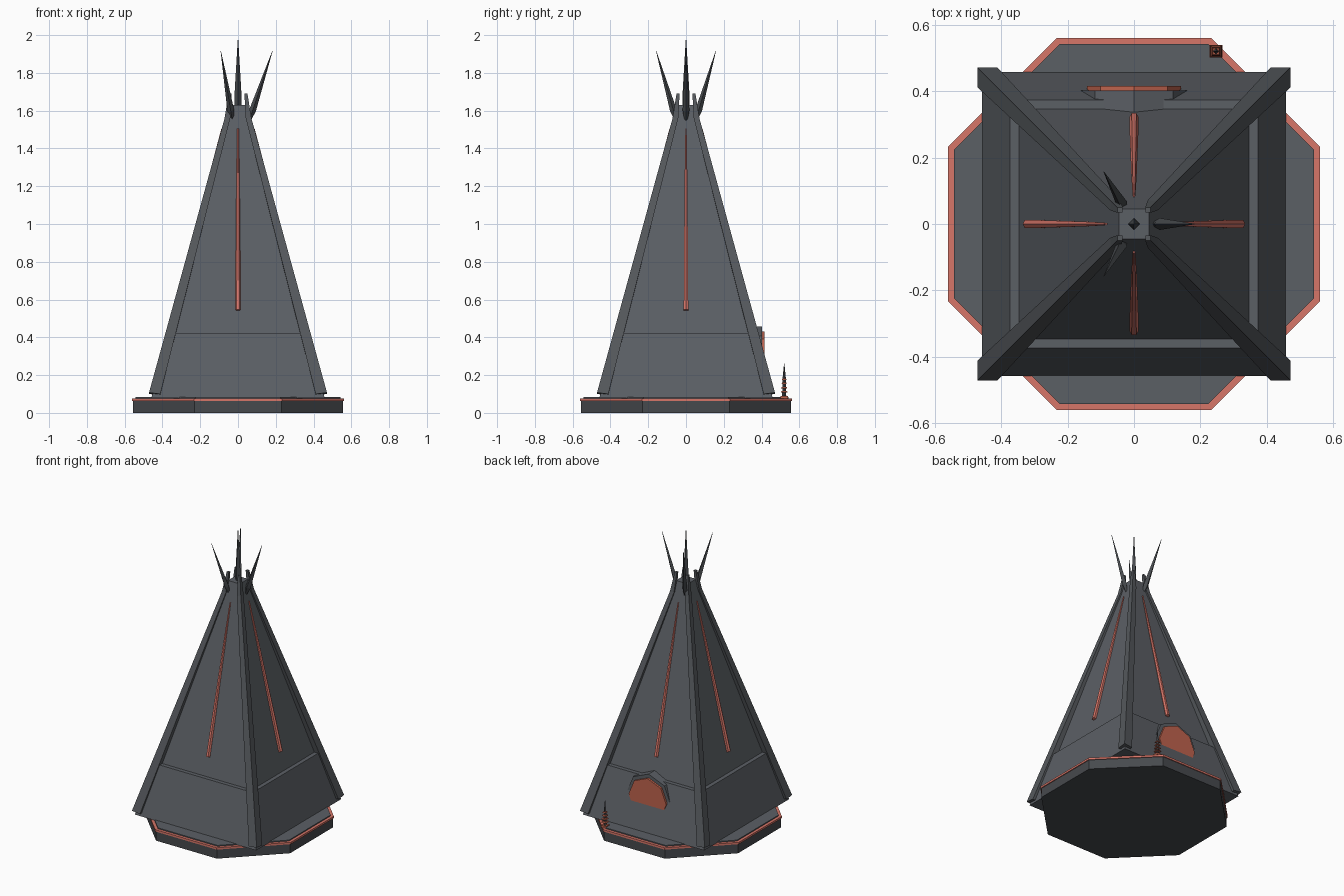
import bpy, bmesh, math
from mathutils import Vector

if "Cube" in bpy.data.objects:
    bpy.data.objects.remove(bpy.data.objects["Cube"])


def material(name, rgb):
    m = bpy.data.materials.new(name)
    m.diffuse_color = (*rgb, 1)
    m.use_nodes = True
    m.node_tree.nodes["Principled BSDF"].inputs["Base Color"].default_value = m.diffuse_color
    return m


SLATE = material("slate", (0.105, 0.115, 0.13))
CHARCOAL = material("charcoal", (0.062, 0.068, 0.075))
BEAM = material("beam_grey", (0.09, 0.098, 0.108))
CORAL = material("coral", (0.68, 0.18, 0.14))
RUST = material("rust", (0.52, 0.125, 0.075))


def loft(name, rings, mat):
    """Closed solid through rings that all have the same number of points."""
    bm = bmesh.new()
    loops = [[bm.verts.new(p) for p in ring] for ring in rings]
    n = len(loops[0])
    for a, b in zip(loops, loops[1:]):
        for i in range(n):
            j = (i + 1) % n
            bm.faces.new((a[i], a[j], b[j], b[i]))
    bm.faces.new(loops[0][::-1])
    bm.faces.new(loops[-1])
    bmesh.ops.recalc_face_normals(bm, faces=bm.faces)
    me = bpy.data.meshes.new(name)
    bm.to_mesh(me)
    bm.free()
    me.materials.append(mat)
    ob = bpy.data.objects.new(name, me)
    bpy.context.collection.objects.link(ob)
    return ob


def square(cx, cy, z, h):
    return [(cx + sx * h, cy + sy * h, z) for sx, sy in ((-1, -1), (1, -1), (1, 1), (-1, 1))]


def octagon(apothem, z):
    r = apothem / math.cos(math.pi / 8)
    return [(r * math.cos(a), r * math.sin(a), z)
            for a in (math.pi / 8 + i * math.pi / 4 for i in range(8))]


def spindle(name, start, end, profile, mat, sides=4):
    """Spike along a line; profile is (fraction along, radius)."""
    s, e = Vector(start), Vector(end)
    q = Vector((0, 0, 1)).rotation_difference(e - s)
    rings = []
    for t, r in profile:
        c = s.lerp(e, t)
        rings.append([c + q @ Vector((r * math.cos(2 * math.pi * i / sides),
                                      r * math.sin(2 * math.pi * i / sides), 0))
                      for i in range(sides)])
    return loft(name, rings, mat)


# Octagonal plinth, glowing rim and floor slab
loft("plinth", [octagon(0.555, 0), octagon(0.555, 0.065)], CHARCOAL)
loft("plinth_rim", [octagon(0.561, 0.064), octagon(0.561, 0.077)], CORAL)
loft("floor_slab", [octagon(0.542, 0.07), octagon(0.542, 0.084)], SLATE)

# Tower: flared skirt with a ledge, then the tall tapering body
loft("tower_body", [square(0, 0, 0.08, 0.458), square(0, 0, 0.42, 0.374),
                    square(0, 0, 0.42, 0.346), square(0, 0, 1.63, 0.045)], SLATE)

# Tapered corner beams, their feet cut square to the slope
for sx in (-1, 1):
    for sy in (-1, 1):
        foot = [(x, y, 0.10 + 0.12 * (sx * x + sy * y - 0.88))
                for x, y, _ in square(sx * 0.441, sy * 0.441, 0, 0.03)]
        loft("corner_beam", [foot, square(sx * 0.056, sy * 0.056, 1.56, 0.015),
                             square(sx * 0.042, sy * 0.042, 1.69, 0.008)], BEAM)

# Light strip on the middle of each face
for k in range(4):
    a = k * math.pi / 2
    d = Vector((math.cos(a), math.sin(a), 0))
    spindle("light_strip", d * 0.322 + Vector((0, 0, 0.545)), d * 0.084 + Vector((0, 0, 1.505)),
            [(0, 0.014), (0.21, 0.013), (0.75, 0.008), (1, 0.004)], CORAL, 6)

# Crown of spikes
spindle("centre_spike", (0, 0, 1.60), (0, 0, 1.98), [(0, 0.02), (0.3, 0.017), (1, 0.001)], CHARCOAL)
for k in range(3):
    a = k * 2 * math.pi / 3
    c, s = math.cos(a), math.sin(a)
    spindle("crown_spike", (0.06 * c, 0.06 * s, 1.55), (0.182 * c, 0.182 * s, 1.915),
            [(0, 0.008), (0.14, 0.018), (1, 0.001)], CHARCOAL)


# Round-headed portal on the back, sunk into the sloping skirt
def disc(name, radius, y0, y1, mat):
    loft(name, [[(radius * math.sin(i * math.pi / 4), y, 0.29 + radius * math.cos(i * math.pi / 4))
                 for i in range(8)] for y in (y0, y1)], mat)


disc("portal_frame", 0.167, 0.30, 0.402, SLATE)
disc("portal_glow", 0.142, 0.31, 0.416, RUST)

# Small mast with collars on the plinth edge
MX, MY = 0.247, 0.52
loft("mast_foot", [square(MX, MY, 0.075, 0.019), square(MX, MY, 0.09, 0.019)], RUST)
spindle("mast", (MX, MY, 0.08), (MX, MY, 0.262), [(0, 0.011), (0.55, 0.009), (1, 0.001)], CHARCOAL)
for i, z in enumerate((0.108, 0.13, 0.152, 0.174)):
    h = 0.018 - i * 0.002
    loft("mast_collar", [square(MX, MY, z, h), square(MX, MY, z + 0.008, h * 0.8)], RUST)
